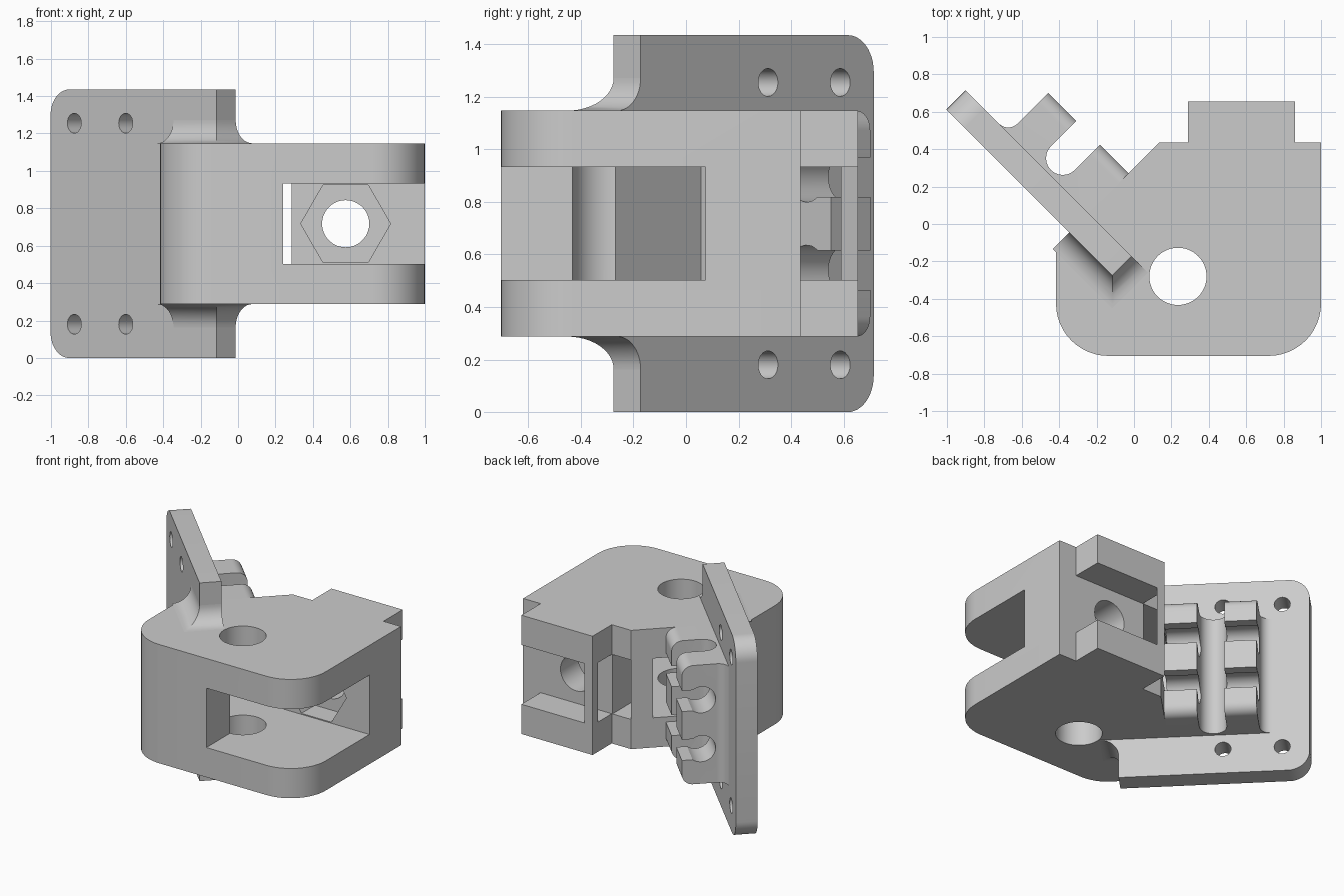
import bpy, bmesh
from math import radians, sin, cos, asin, degrees, sqrt
from mathutils import Matrix, Vector

cube = bpy.data.objects.get("Cube")
if cube:
    bpy.data.objects.remove(cube, do_unlink=True)

grey = bpy.data.materials.new("plain_grey")
grey.use_nodes = True
grey.diffuse_color = (0.6, 0.6, 0.6, 1)
grey.node_tree.nodes["Principled BSDF"].inputs["Base Color"].default_value = (0.6, 0.6, 0.6, 1)

# Directions: U runs along the slanted plate, V points out of its back
X, Y, Z = Vector((1, 0, 0)), Vector((0, 1, 0)), Vector((0, 0, 1))
U = Vector((-1, 1, 0)) / sqrt(2)
V = Vector((1, 1, 0)) / sqrt(2)
FRONT, BACK, END, FAR = -0.276, -0.131, -0.113, 1.142
TOP, MID, HALF, SLOT = 1.435, 0.7175, 0.43, 0.215
LOW, HIGH = MID - HALF, MID + HALF


def arc(cx, cy, r, a0, a1, n=12):
    angles = [radians(a0 + (a1 - a0) * i / n) for i in range(n + 1)]
    return [(cx + r * cos(a), cy + r * sin(a)) for a in angles]


def loft(name, layers):
    """Solid skinned through rings of points."""
    bm = bmesh.new()
    rings = [[bm.verts.new(p) for p in ring] for ring in layers]
    n = len(rings[0])
    bm.faces.new(rings[0])
    bm.faces.new(rings[-1])
    for a, b in zip(rings, rings[1:]):
        for i in range(n):
            j = (i + 1) % n
            bm.faces.new((a[i], a[j], b[j], b[i]))
    bmesh.ops.recalc_face_normals(bm, faces=bm.faces)
    mesh = bpy.data.meshes.new(name)
    bm.to_mesh(mesh)
    bm.free()
    mesh.materials.append(grey)
    ob = bpy.data.objects.new(name, mesh)
    bpy.context.collection.objects.link(ob)
    return ob


def prism(name, pts, lo, hi, a=X, b=Y, c=Z):
    return loft(name, [[a * p + b * q + c * h for p, q in pts] for h in (lo, hi)])


def carve(ob, cutter, operation='DIFFERENCE'):
    mod = ob.modifiers.new("carve", 'BOOLEAN')
    mod.operation, mod.object, mod.solver = operation, cutter, 'EXACT'
    bpy.ops.object.select_all(action='DESELECT')
    bpy.context.view_layer.objects.active = ob
    ob.select_set(True)
    bpy.ops.object.modifier_apply(modifier=mod.name)
    bpy.data.objects.remove(cutter, do_unlink=True)


def smooth(ob):
    bpy.ops.object.select_all(action='DESELECT')
    bpy.context.view_layer.objects.active = ob
    ob.select_set(True)
    bpy.ops.object.shade_smooth_by_angle(angle=radians(30))


# Main housing with rounded front corners and a rear tab
outline = (arc(-0.137, -0.425, 0.28, 180, 270) + arc(0.72, -0.425, 0.28, 270, 360)
           + [(1, 0.435), (0.86, 0.435), (0.86, 0.655), (0.29, 0.655),
              (0.29, 0.435), (0.135, 0.435), (-0.417, -0.117)])
body = prism("housing", outline, LOW, HIGH)

# Middle slot, open to the front, right and back, leaving the bolt block
slot = [(0.24, -0.8), (1.1, -0.8), (1.1, 0.075), (0.285, 0.075), (0.285, 0.435),
        (1.1, 0.435), (1.1, 0.7), (0.4, 0.7), (-0.2425, 0.0575), (0.09, -0.275),
        (0.24, -0.275)]
carve(body, prism("slot_cutter", slot, MID - SLOT, MID + SLOT))

# Vertical shaft hole, bolt hole and hexagonal nut recess
carve(body, prism("shaft_cutter", arc(0.235, -0.28, 0.153, 0, 352.5, 47), 0.1, 1.4))
carve(body, prism("bolt_cutter", arc(0.575, MID, 0.126, 0, 350, 35), -0.1, 0.5, X, Z, Y))
carve(body, prism("nut_cutter", arc(0.575, MID, 0.24, 0, 300, 5), -0.1, 0.23, X, Z, Y))
smooth(body)

# Slanted mounting plate with four screw holes
shape = ([(END, 0), (FAR - 0.14, 0)] + arc(FAR - 0.14, 0.14, 0.14, 270, 360)
         + arc(FAR - 0.14, TOP - 0.14, 0.14, 0, 90) + [(END, TOP)])
plate = prism("mounting_plate", shape, FRONT, BACK, U, Z, V)
for u in (0.573, 0.962):
    for z in (0.18, TOP - 0.18):
        carve(plate, prism("screw_cutter", arc(u, z, 0.053, 0, 345, 23), -0.5, 0.1, U, Z, V))
smooth(plate)

# Concave fillets joining the plate to the housing, above and below
for name, side in (("upper_fillet", 1), ("lower_fillet", -1)):
    rings = []
    for d, h in arc(0.125, 0.125, 0.125, 270, 180):
        z = MID + side * (HALF + h)
        d = 0.125 - (0.125 - d)
        corners = [(END - d, FRONT - d), (0.212, FRONT - d), (0.212, BACK), (END - d, BACK)]
        rings.append([U * u + V * v + Z * z for u, v in corners])
    smooth(loft(name, rings))

# Two clip rows on the plate's back, joined by a rounded valley
TIP = 0.172
rows = ([(0.212, -0.2), (0.212, TIP), (0.428, TIP)] + arc(0.518, -0.02, 0.09, 180, 360)
        + [(0.608, TIP), (0.82, TIP)] + arc(0.89, BACK + 0.07, 0.07, 180, 270)
        + [(0.89, -0.2)])
clips = prism("belt_clips", rows, LOW - 0.1, HIGH + 0.1, U, V, Z)

# Comb section: rounded outer corners and two keyhole channels
neck, bore, round_r = 0.075, 0.095, 0.075
lip = degrees(asin(neck / bore))
comb = [(-0.3, LOW)] + arc(TIP - round_r, LOW + round_r, round_r, 270, 360)
for z in (MID - 0.177, MID + 0.177):
    comb += [(TIP, z - neck)] + arc(0.042, z, bore, -lip, lip - 360, 24) + [(TIP, z + neck)]
comb += arc(TIP - round_r, HIGH - round_r, round_r, 0, 90) + [(-0.3, HIGH)]
carve(clips, prism("comb_cutter", comb, 0.1, 1.0, V, Z, U), 'INTERSECT')
smooth(clips)
